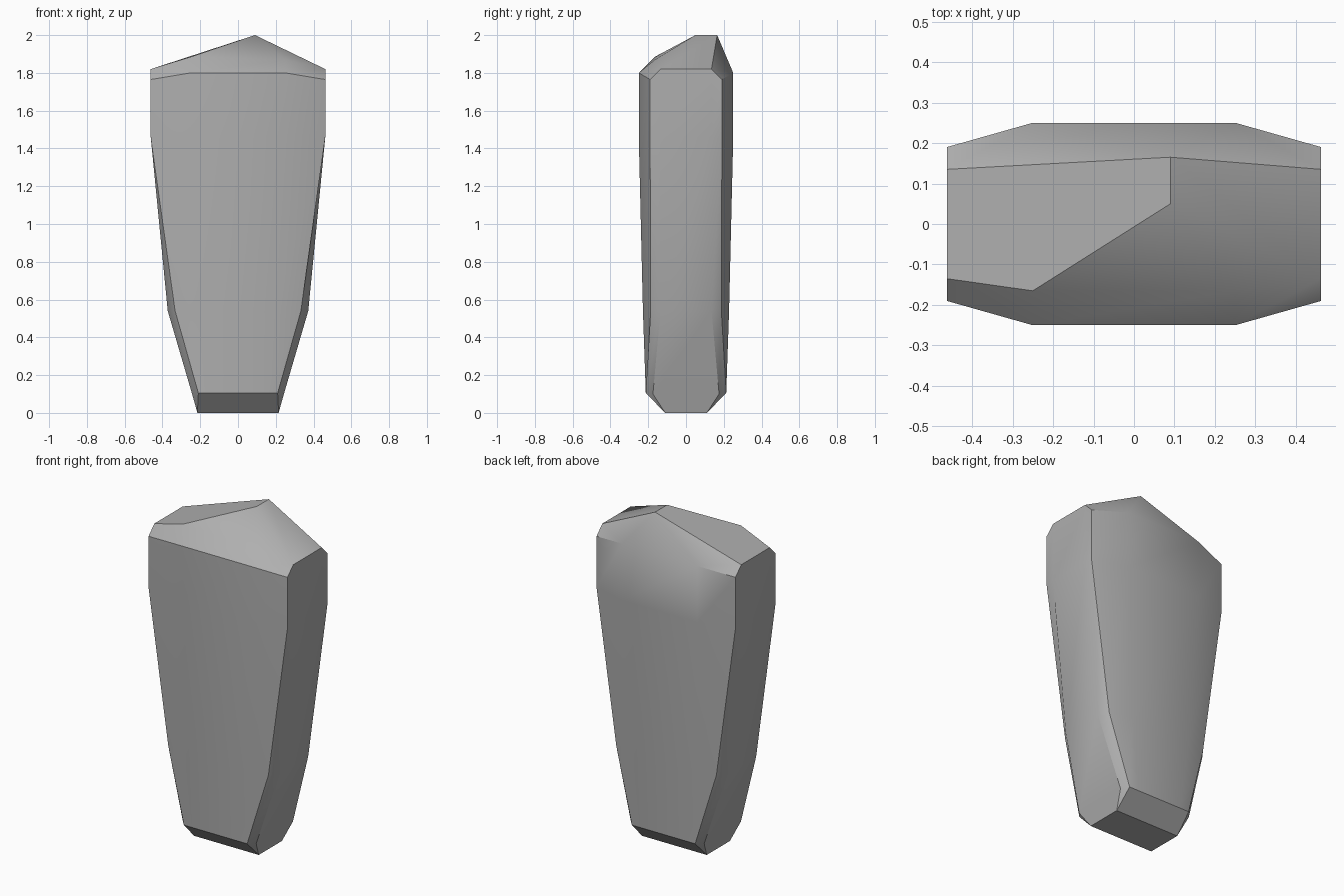
import bpy, bmesh, math

if "Cube" in bpy.data.objects:
    bpy.data.objects.remove(bpy.data.objects["Cube"], do_unlink=True)

# Stone colour
stone = bpy.data.materials.new("stone grey")
stone.use_nodes = True
grey = (0.43, 0.43, 0.43, 1)
stone.diffuse_color = grey
bsdf = next(n for n in stone.node_tree.nodes if n.type == "BSDF_PRINCIPLED")
bsdf.inputs["Base Color"].default_value = grey
bsdf.inputs["Roughness"].default_value = 0.9

# Quarter sections, bottom to top: broad face, sharp corner, side bevel
SECTIONS = [
    [(0.15, 0.11, 0.0), (0.215, 0.11, 0.0), (0.215, 0.11, 0.0)],
    [(0.15, 0.213, 0.105), (0.21, 0.213, 0.105), (0.243, 0.175, 0.1)],
    [(0.2, 0.228, 0.54), (0.333, 0.187, 0.54), (0.372, 0.135, 0.54)],
    [(0.25, 0.25, 1.46), (0.462, 0.19, 1.46), (0.462, 0.135, 1.46)],
    [(0.25, 0.25, 1.8), (0.462, 0.19, 1.765), (0.462, 0.135, 1.82)],
]

bm = bmesh.new()


def ring(quarter):
    """Mirror a quarter section into a full loop, seen from above."""
    points = []
    for sx, sy, step in ((1, -1, 1), (1, 1, -1), (-1, 1, 1), (-1, -1, -1)):
        points += [(sx * x, sy * y, z) for x, y, z in quarter[::step]]
    return [bm.verts.new(p) for p in points]


# Tapered body
rings = [ring(q) for q in SECTIONS]
bm.faces.new(rings[0][::-1])
for low, high in zip(rings, rings[1:]):
    for i in range(len(low)):
        j = (i + 1) % len(low)
        bm.faces.new((low[i], low[j], high[j], high[i]))

# Faceted cap with a short off-centre ridge
top = rings[-1]
shoulder_r = bm.verts.new((0.25, -0.165, 1.87))
shoulder_l = bm.verts.new((-0.25, -0.165, 1.885))
peak_f = bm.verts.new((0.09, 0.05, 2.0))
peak_b = bm.verts.new((0.09, 0.165, 2.0))
for face in (
    (top[11], top[0], shoulder_r, shoulder_l),
    (top[0], top[1], top[2], shoulder_r),
    (top[9], top[10], top[11], shoulder_l),
    (shoulder_l, shoulder_r, peak_f),
    (shoulder_r, top[2], peak_f),
    (top[2], top[3], peak_b, peak_f),
    (top[3], top[4], top[5], peak_b),
    (top[5], top[6], peak_b),
    (top[6], top[7], top[8], peak_b),
    (top[8], top[9], shoulder_l, peak_f, peak_b),
):
    bm.faces.new(face)

bmesh.ops.remove_doubles(bm, verts=bm.verts, dist=0.0005)
bmesh.ops.recalc_face_normals(bm, faces=bm.faces)

mesh = bpy.data.meshes.new("standing_stone")
bm.to_mesh(mesh)
bm.free()
mesh.materials.append(stone)
obj = bpy.data.objects.new("standing_stone", mesh)
bpy.context.collection.objects.link(obj)

# Soft broad faces, crisp corners
bpy.ops.object.select_all(action="DESELECT")
obj.select_set(True)
bpy.context.view_layer.objects.active = obj
bpy.ops.object.shade_smooth_by_angle(angle=math.radians(30))
